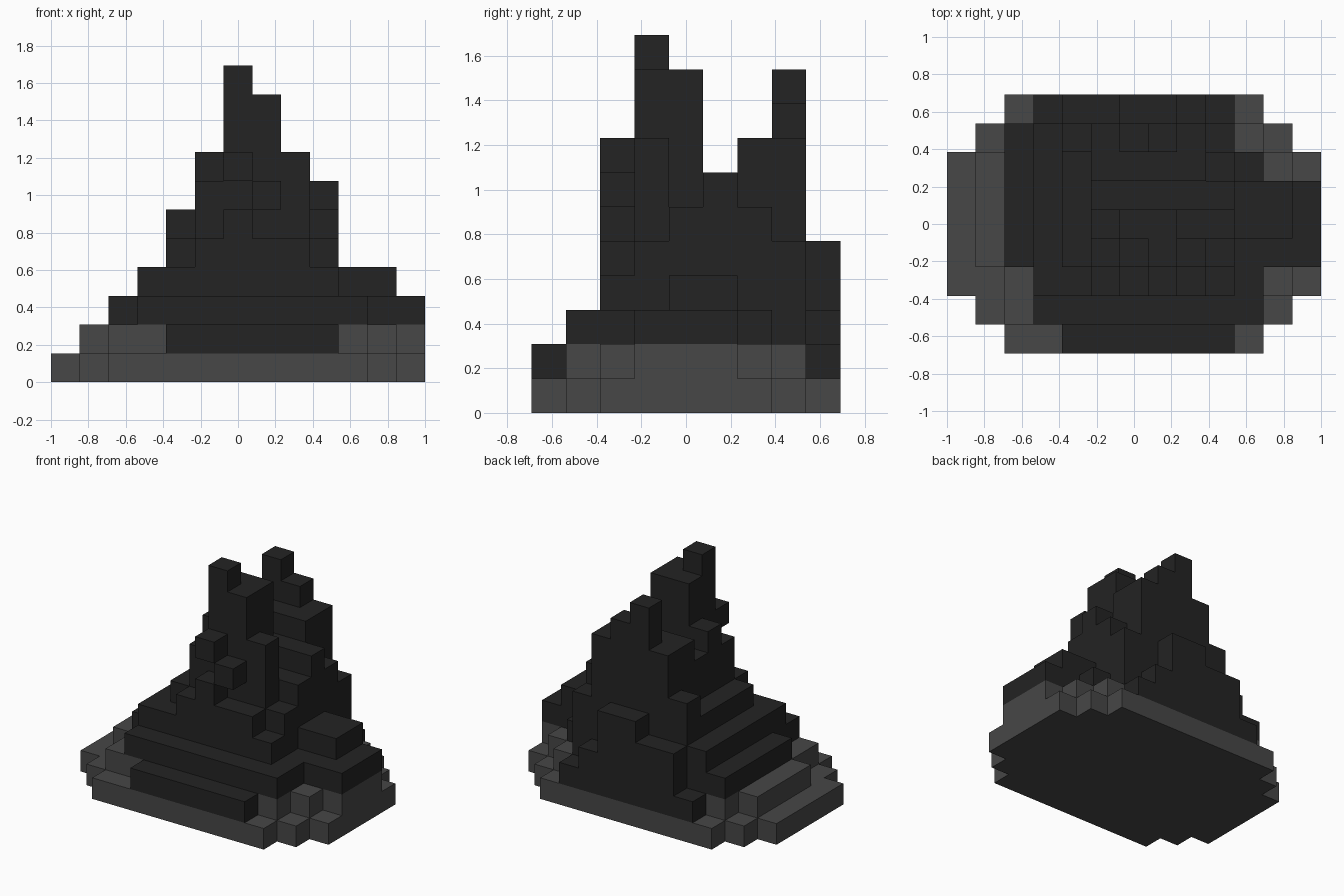
import bpy, bmesh
from mathutils import Vector

if "Cube" in bpy.data.objects:
    bpy.data.objects.remove(bpy.data.objects["Cube"])

U = 2 / 13  # edge of one block

# Column heights in blocks: one row per step from front to back, left to right in x
HEIGHTS = [
    "0011222222100",
    "0123333333310",
    "1124456554321",
    "123457ba85333",
    "123458aa66443",
    "1234577777443",
    "1234588886321",
    "013468a985210",
    "0012445532100",
]
solid = {(i, j, k) for j, row in enumerate(HEIGHTS)
         for i, h in enumerate(row) for k in range(int(h, 16))}
# Blocks overhanging the front cliff
solid |= {(6, 2, 7), (7, 2, 6)}


def make_material(name, value):
    mat = bpy.data.materials.new(name)
    mat.use_nodes = True
    color = (value, value, value, 1)
    mat.diffuse_color = color
    bsdf = mat.node_tree.nodes["Principled BSDF"]
    bsdf.inputs["Base Color"].default_value = color
    bsdf.inputs["Roughness"].default_value = 0.9
    return mat


def build_part(name, cells, mat):
    """Outer skin of a group of blocks, with flat areas merged."""
    bm = bmesh.new()
    for cell in sorted(cells):
        for axis in range(3):
            for side in (0, 1):
                step = [0, 0, 0]
                step[axis] = 2 * side - 1
                if tuple(c + s for c, s in zip(cell, step)) in solid:
                    continue
                corners = []
                for a, b in ((0, 0), (1, 0), (1, 1), (0, 1)):
                    p = list(cell)
                    p[axis] += side
                    p[(axis + 1) % 3] += a
                    p[(axis + 2) % 3] += b
                    corners.append(bm.verts.new(
                        Vector((p[0] - 6.5, p[1] - 4.5, p[2])) * U))
                bm.faces.new(corners if side else corners[::-1])
    bmesh.ops.remove_doubles(bm, verts=bm.verts, dist=0.001)
    bmesh.ops.dissolve_limit(bm, angle_limit=0.01, verts=bm.verts, edges=bm.edges)
    mesh = bpy.data.meshes.new(name)
    bm.to_mesh(mesh)
    bm.free()
    mesh.materials.append(mat)
    obj = bpy.data.objects.new(name, mesh)
    bpy.context.collection.objects.link(obj)
    return obj


grey = make_material("grey_stone", 0.063)
dark = make_material("dark_stone", 0.017)

# Grey base slab, grey terrace ring, and the dark crag above
base = {c for c in solid if c[2] == 0}
terrace = {c for c in solid if c[2] == 1 and 0 < c[1] < 8}
crag = solid - base - terrace
build_part("base_slab", base, grey)
build_part("terrace", terrace, grey)
build_part("crag", crag, dark)
